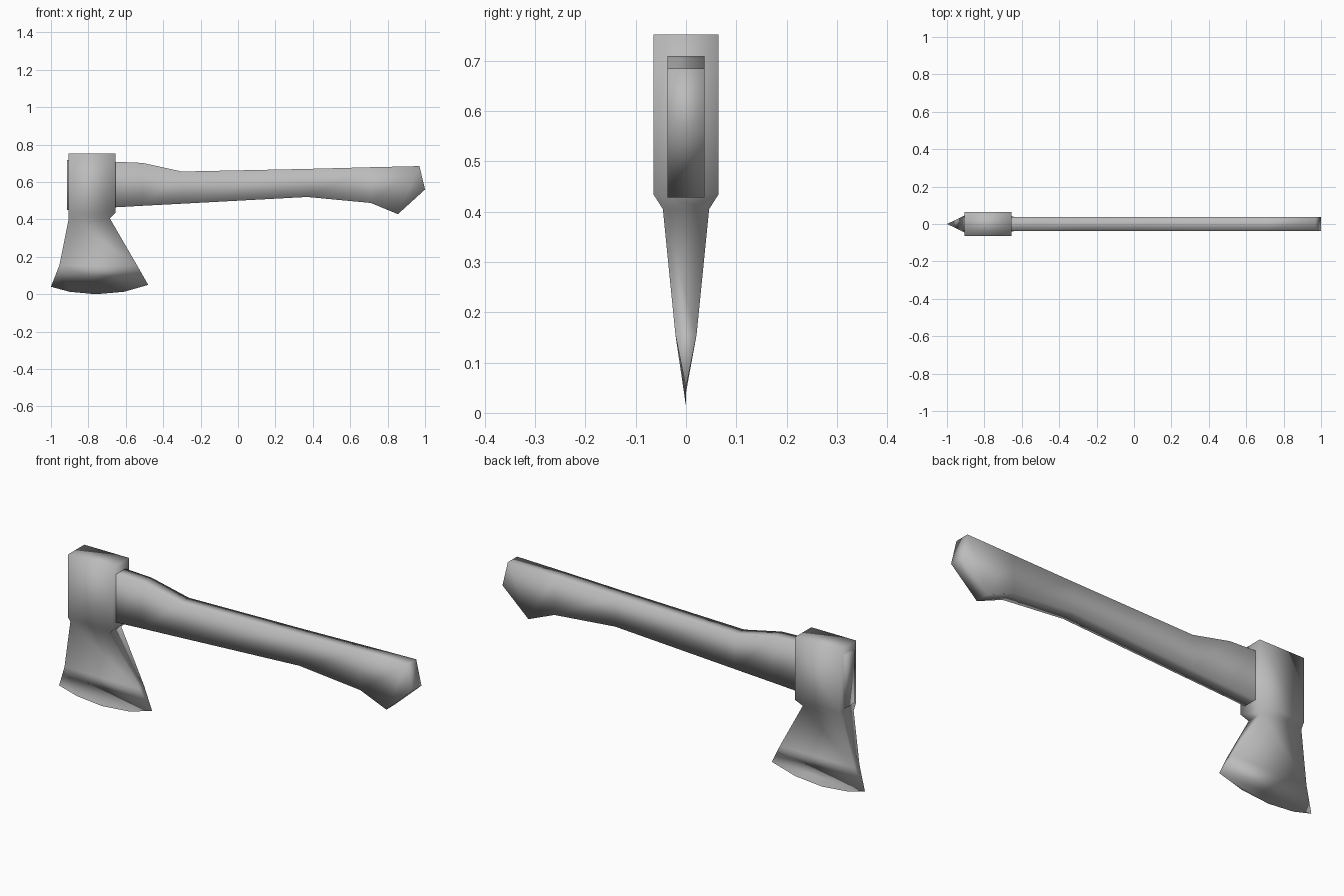
import bpy, bmesh

cube = bpy.data.objects.get("Cube")
if cube:
    bpy.data.objects.remove(cube, do_unlink=True)

grey = bpy.data.materials.new("plain_grey")
grey.use_nodes = True
colour = (0.5, 0.5, 0.5, 1)
grey.diffuse_color = colour
grey.node_tree.nodes["Principled BSDF"].inputs["Base Color"].default_value = colour


def loft(name, rings, edge=None):
    """Join four-sided rings (point p, point q, half width); edge closes to a thin cutting line."""
    bm = bmesh.new()
    loops = []
    for (px, pz), (qx, qz), w in rings:
        corners = [(px, -w, pz), (qx, -w, qz), (qx, w, qz), (px, w, pz)]
        loops.append([bm.verts.new(c) for c in corners])
    bm.faces.new(loops[0])
    for a, b in zip(loops, loops[1:]):
        for i in range(4):
            j = (i + 1) % 4
            bm.faces.new((a[i], a[j], b[j], b[i]))
    last = loops[-1]
    if edge:
        line = [bm.verts.new((x, 0, z)) for x, z in edge]
        bm.faces.new([last[1], last[0]] + line)
        bm.faces.new([last[2], last[3]] + line)
        bm.faces.new((last[0], last[3], line[0]))
        bm.faces.new((last[1], last[2], line[-1]))
    else:
        bm.faces.new(last)
    bmesh.ops.remove_doubles(bm, verts=bm.verts, dist=0.0001)
    bmesh.ops.recalc_face_normals(bm, faces=bm.faces)
    for f in bm.faces:
        f.smooth = True
    mesh = bpy.data.meshes.new(name)
    bm.to_mesh(mesh)
    bm.free()
    mesh.materials.append(grey)
    obj = bpy.data.objects.new(name, mesh)
    bpy.context.collection.objects.link(obj)
    return obj


# Axe head: socket block, chamfered neck, flared blade with curved edge
loft("axe_head", [
    ((-0.905, 0.752), (-0.655, 0.752), 0.065),
    ((-0.905, 0.435), (-0.655, 0.435), 0.065),
    ((-0.905, 0.405), (-0.685, 0.405), 0.046),
    ((-0.955, 0.155), (-0.54, 0.155), 0.021),
], edge=[(-1, 0.04), (-0.9, 0.013), (-0.76, 0.0), (-0.61, 0.013), (-0.48, 0.05)])

# Handle: lower and upper outline points, ending in a pointed knob
w = 0.037
loft("handle", [
    ((-0.915, 0.45), (-0.915, 0.718), w),
    ((-0.65, 0.465), (-0.65, 0.708), w),
    ((-0.51, 0.473), (-0.51, 0.702), w),
    ((-0.3, 0.484), (-0.3, 0.656), w),
    ((0.37, 0.52), (0.37, 0.67), w),
    ((0.71, 0.488), (0.71, 0.679), w),
    ((0.855, 0.428), (0.97, 0.685), w),
    ((1.0, 0.56), (1.0, 0.56), w),
])
